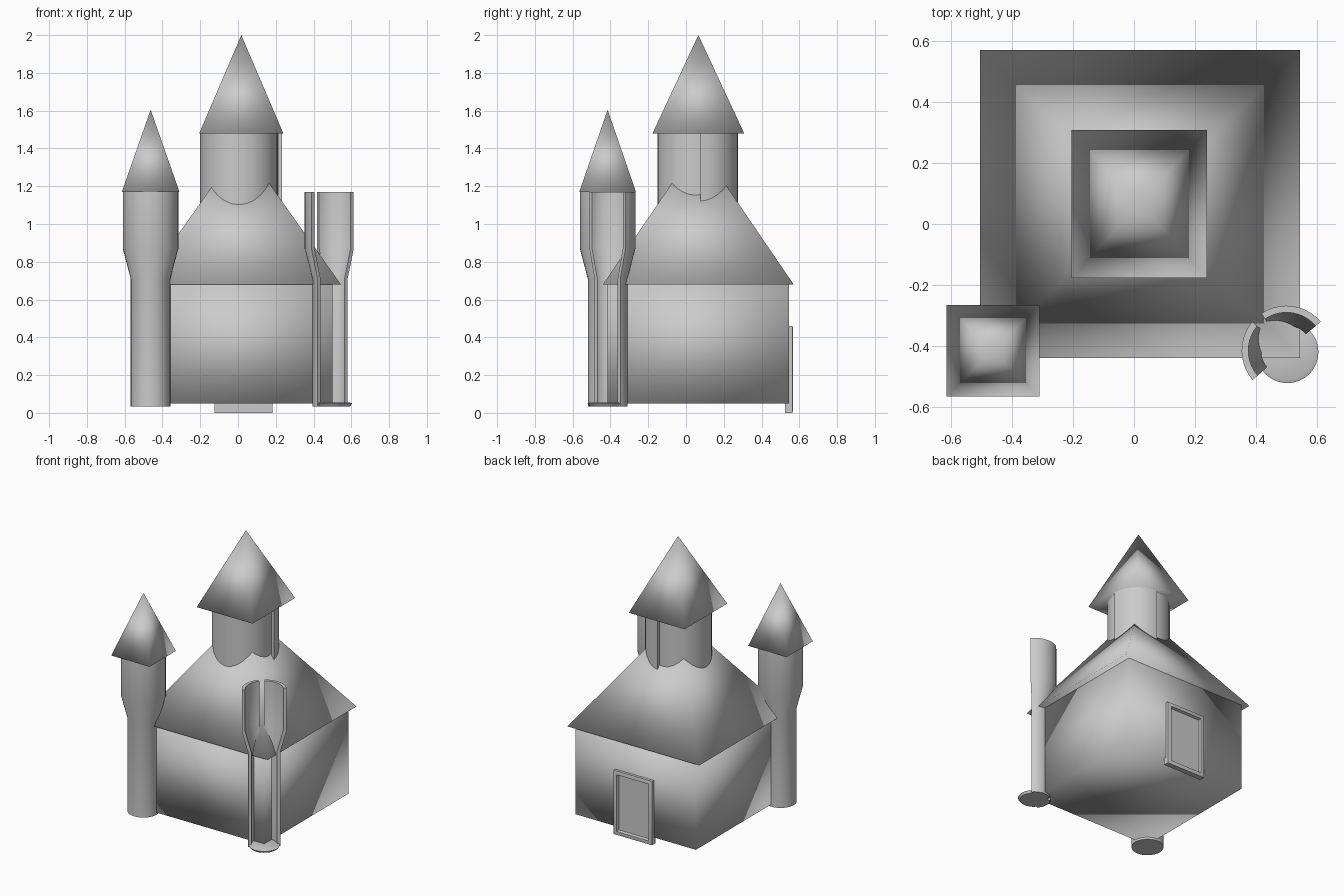
import bpy, bmesh
from math import sin, cos, radians, sqrt, pi
from mathutils import Matrix, Vector

if "Cube" in bpy.data.objects:
    bpy.data.objects.remove(bpy.data.objects["Cube"])


def finish(name, bm, angle=None):
    """Turn a bmesh into a smooth shaded object, optionally keeping sharp edges."""
    bmesh.ops.recalc_face_normals(bm, faces=bm.faces)
    mesh = bpy.data.meshes.new(name)
    bm.to_mesh(mesh)
    bm.free()
    for p in mesh.polygons:
        p.use_smooth = True
    ob = bpy.data.objects.new(name, mesh)
    bpy.context.collection.objects.link(ob)
    if angle:
        bpy.ops.object.select_all(action='DESELECT')
        ob.select_set(True)
        bpy.context.view_layer.objects.active = ob
        bpy.ops.object.shade_smooth_by_angle(angle=radians(angle))
    return ob


def box_bm(lo, hi):
    bm = bmesh.new()
    lo, hi = Vector(lo), Vector(hi)
    bmesh.ops.create_cube(bm, size=1)
    bmesh.ops.scale(bm, vec=hi - lo, verts=bm.verts)
    bmesh.ops.translate(bm, vec=(lo + hi) / 2, verts=bm.verts)
    return bm


def pyramid(name, x0, x1, y0, y1, z0, z1):
    bm = bmesh.new()
    base = [bm.verts.new(c) for c in
            ((x0, y0, z0), (x1, y0, z0), (x1, y1, z0), (x0, y1, z0))]
    apex = bm.verts.new(((x0 + x1) / 2, (y0 + y1) / 2, z1))
    bm.faces.new(base)
    for i in range(4):
        bm.faces.new((base[i], base[(i + 1) % 4], apex))
    return finish(name, bm)


def lathe(name, centre, profile, start=0, end=360, steps=32):
    """Revolve (radius, z): open profile for a full turn, closed section for an arc."""
    full = end - start >= 360
    bm = bmesh.new()
    rings = []
    for i in range(steps if full else steps + 1):
        a = radians(start + (end - start) * i / steps)
        rings.append([bm.verts.new((centre[0] + r * cos(a), centre[1] + r * sin(a), z))
                      for r, z in profile])
    n = len(profile)
    pairs = list(zip(rings, rings[1:] + rings[:1])) if full else list(zip(rings, rings[1:]))
    for a, b in pairs:
        for j in range(n - 1 if full else n):
            k = (j + 1) % n
            bm.faces.new((a[j], b[j], b[k], a[k]))
    if not full:
        bm.faces.new(rings[0])
        bm.faces.new(rings[-1])
    bmesh.ops.remove_doubles(bm, verts=bm.verts, dist=1e-5)
    return finish(name, bm, 40)


# Main house and its pyramid roof
finish("house_body", box_bm((-0.46, -0.415, 0.05), (0.50, 0.544, 0.68)))
pyramid("house_roof", -0.505, 0.545, -0.44, 0.57, 0.68, 1.42)

# Central tower, with a slightly displaced wall panel at the back right
lathe("central_tower", (0.005, 0.053),
      [(0, 1.1), (0.205, 1.1), (0.205, 1.48), (0, 1.48)])
lathe("central_tower_panel", (0.027, 0.07),
      [(0.185, 1.0), (0.205, 1.0), (0.205, 1.48), (0.185, 1.48)], 2, 88, 10)
pyramid("central_spire", -0.205, 0.24, -0.177, 0.308, 1.48, 2.0)

# Left corner turret
outer = [(0.105, 0.035), (0.105, 0.71), (0.147, 0.87), (0.147, 1.17)]
lathe("left_turret", (-0.463, -0.415), [(0, 0.035)] + outer + [(0, 1.17)])
pyramid("left_turret_spire", -0.615, -0.31, -0.565, -0.265, 1.17, 1.605)

# Right corner turret: open to the front right, only wall segments and floor remain
wall = outer + [(r - 0.022, z) for r, z in reversed(outer)]
for name, a0, a1 in (("right_turret_back_wall", 40, 124),
                     ("right_turret_left_wall", 140, 221)):
    lathe(name, (0.5, -0.415), wall, a0, a1, 10)
lathe("right_turret_floor", (0.503, -0.42),
      [(0, 0.035), (0.09, 0.035), (0.102, 0.05), (0.09, 0.055), (0, 0.055)])

# Back door: framed panel
bm = box_bm((-0.124, 0.525, 0.0), (0.183, 0.563, 0.46))
bm.normal_update()
face = max(bm.faces, key=lambda f: f.normal.y)
bmesh.ops.inset_region(bm, faces=[face], thickness=0.012, depth=0.003)
bmesh.ops.inset_region(bm, faces=[face], thickness=0.025, depth=0)
bmesh.ops.inset_region(bm, faces=[face], thickness=0.008, depth=-0.018)
finish("back_door", bm, 40)
